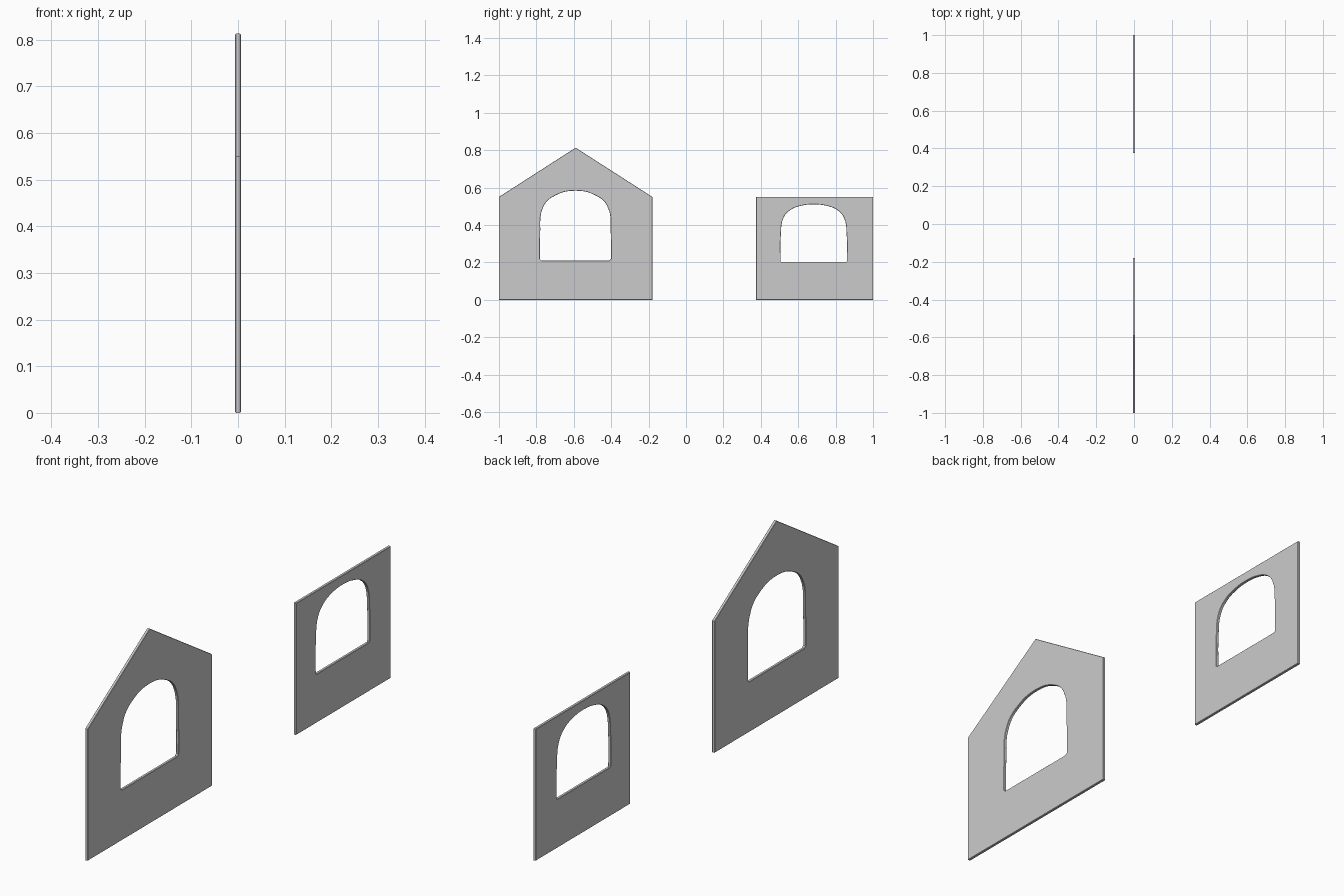
import bpy
from math import radians

if "Cube" in bpy.data.objects:
    bpy.data.objects.remove(bpy.data.objects["Cube"])


def wall_panel(name, outline, centre, half_arch):
    """Flat panel in the YZ plane with an arched opening mirrored about centre."""
    cu = bpy.data.curves.new(name, 'CURVE')
    cu.dimensions = '2D'
    cu.fill_mode = 'BOTH'
    cu.extrude = 0.0045
    cu.bevel_depth = 0.0015
    cu.bevel_resolution = 0
    cu.offset = -0.0015
    cu.resolution_u = 5

    # outer outline
    sp = cu.splines.new('POLY')
    sp.points.add(len(outline) - 1)
    for p, (y, z) in zip(sp.points, outline):
        p.co = (y, z, 0, 1)
    sp.use_cyclic_u = True

    # window opening: half profile goes from sill corner to crown
    pts = [(centre + d, z) for d, z in half_arch]
    pts += [(centre - d, z) for d, z in reversed(half_arch[:-1])]
    sp = cu.splines.new('BEZIER')
    sp.bezier_points.add(len(pts) - 1)
    last = len(pts) - 1
    for i, (b, (y, z)) in enumerate(zip(sp.bezier_points, pts)):
        b.co = (y, z, 0)
        kind = 'VECTOR' if i in (0, 1, last - 1, last) else 'AUTO'
        b.handle_left_type = b.handle_right_type = kind
    sp.use_cyclic_u = True

    ob = bpy.data.objects.new(name, cu)
    bpy.context.collection.objects.link(ob)
    ob.rotation_euler = (radians(90), 0, radians(90))
    bpy.ops.object.select_all(action='DESELECT')
    ob.select_set(True)
    bpy.context.view_layer.objects.active = ob
    bpy.ops.object.convert(target='MESH')
    bpy.ops.object.transform_apply(location=False, rotation=True, scale=False)
    bpy.ops.object.shade_smooth_by_angle(angle=radians(25))
    return ob


# gabled end wall
wall_panel("gable_wall",
           [(-1, 0), (-0.18, 0), (-0.18, 0.55), (-0.59, 0.813), (-1, 0.55)],
           -0.591,
           [(0.182, 0.21), (0.19, 0.218), (0.189, 0.34), (0.168, 0.505),
            (0.103, 0.56), (0, 0.583)])

# rectangular side wall
wall_panel("side_wall",
           [(0.375, 0), (1, 0), (1, 0.55), (0.375, 0.55)],
           0.683,
           [(0.174, 0.203), (0.177, 0.206), (0.176, 0.345), (0.161, 0.44),
            (0.125, 0.48), (0.07, 0.502), (0, 0.51)])
